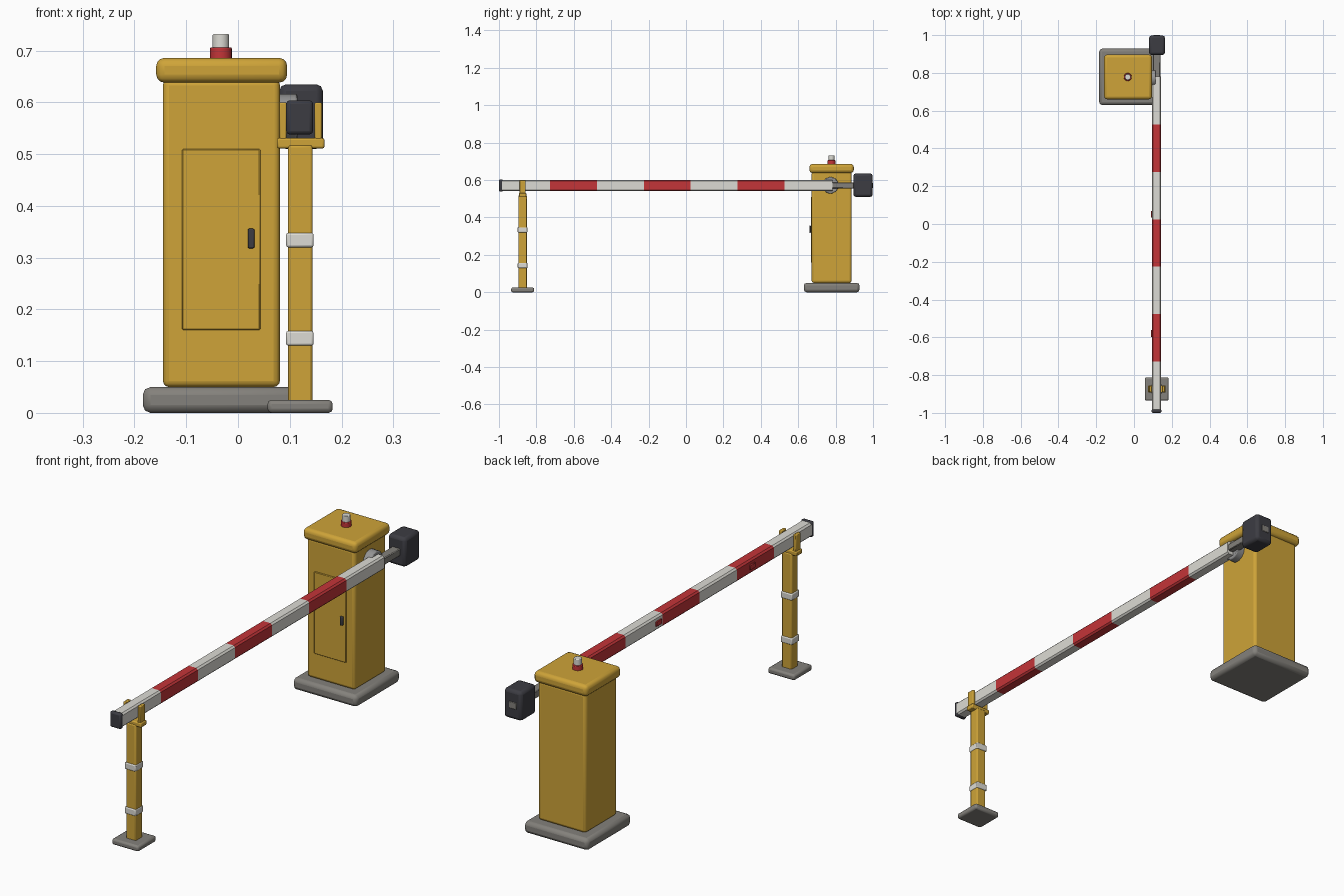
import bpy, bmesh, math
from mathutils import Matrix

if "Cube" in bpy.data.objects:
    bpy.data.objects.remove(bpy.data.objects["Cube"])


def material(name, rgb):
    m = bpy.data.materials.new(name)
    m.diffuse_color = (*rgb, 1)
    m.use_nodes = True
    m.node_tree.nodes["Principled BSDF"].inputs["Base Color"].default_value = m.diffuse_color
    return m


YELLOW = material("yellow paint", (0.62, 0.37, 0.04))
WHITE = material("off white", (0.72, 0.71, 0.66))
RED = material("signal red", (0.55, 0.035, 0.04))
GREY = material("concrete grey", (0.23, 0.22, 0.20))
STEEL = material("steel grey", (0.30, 0.30, 0.30))
DARK = material("dark rubber", (0.045, 0.045, 0.055))


def finish(name, bm, mat, bevel=0.0, segments=2):
    mesh = bpy.data.meshes.new(name)
    bm.to_mesh(mesh)
    bm.free()
    mesh.materials.append(mat)
    ob = bpy.data.objects.new(name, mesh)
    bpy.context.collection.objects.link(ob)
    if bevel:
        b = ob.modifiers.new("bevel", "BEVEL")
        b.width, b.segments = bevel, segments
    bpy.ops.object.select_all(action="DESELECT")
    ob.select_set(True)
    bpy.context.view_layer.objects.active = ob
    bpy.ops.object.shade_smooth_by_angle(angle=math.radians(35))
    return ob


def box(name, x, y, z, mat, bevel=0.0, segments=2):
    """Box from (min, max) pairs."""
    bm = bmesh.new()
    bmesh.ops.create_cube(bm, size=1)
    for v in bm.verts:
        v.co = [(a + b) / 2 + c * (b - a) for (a, b), c in zip((x, y, z), v.co)]
    return finish(name, bm, mat, bevel, segments)


def cylinder(name, centre, radius, depth, mat, axis="Z", bevel=0.0, sides=24):
    bm = bmesh.new()
    rot = Matrix.Rotation(math.pi / 2, 4, "Y") if axis == "X" else Matrix()
    bmesh.ops.create_cone(bm, cap_ends=True, segments=sides, radius1=radius, radius2=radius,
                          depth=depth, matrix=Matrix.Translation(centre) @ rot)
    return finish(name, bm, mat, bevel)


# Cabinet on its plinth, with cap, door and handle
box("cabinet_base", (-0.184, 0.118), (0.63, 0.928), (0, 0.05), GREY, 0.015)
box("cabinet_body", (-0.145, 0.081), (0.672, 0.885), (0.05, 0.645), YELLOW, 0.012, 3)
box("cabinet_cap", (-0.158, 0.095), (0.66, 0.897), (0.638, 0.686), YELLOW, 0.016, 3)
box("cabinet_door", (-0.108, 0.043), (0.667, 0.675), (0.16, 0.51), YELLOW, 0.002, 1)
box("door_handle", (0.019, 0.032), (0.659, 0.668), (0.318, 0.356), DARK, 0.003)

# Warning beacon
cylinder("beacon_base", (-0.033, 0.778, 0.695), 0.021, 0.022, RED, bevel=0.002)
cylinder("beacon_lamp", (-0.033, 0.778, 0.718), 0.016, 0.028, WHITE, bevel=0.002)

# Pivot hub between the cabinet and the arm
cylinder("pivot_hub", (0.095, 0.772, 0.572), 0.044, 0.04, STEEL, axis="X", bevel=0.004)

# Striped boom: octagonal section lofted along y, coloured by band
hx, hz, c = 0.025, 0.03, 0.007
section = [(hx, hz - c), (hx - c, hz), (c - hx, hz), (-hx, hz - c),
           (-hx, c - hz), (c - hx, -hz), (hx - c, -hz), (hx, c - hz)]
stops = [-0.985, -0.727, -0.477, -0.225, 0.024, 0.275, 0.526, 0.782]
bm = bmesh.new()
rings = [[bm.verts.new((0.119 + x, y, 0.571 + z)) for x, z in section] for y in stops]
for i in range(len(rings) - 1):
    for j in range(8):
        k = (j + 1) % 8
        f = bm.faces.new((rings[i][j], rings[i][k], rings[i + 1][k], rings[i + 1][j]))
        f.material_index = i % 2
bm.faces.new(rings[0])
bm.faces.new(rings[-1])
bmesh.ops.recalc_face_normals(bm, faces=bm.faces)
boom = finish("boom_arm", bm, WHITE)
boom.data.materials.append(RED)
box("boom_end_cap", (0.093, 0.145), (-1.0, -0.98), (0.538, 0.604), DARK, 0.007)

# Reflectors on the cabinet side of the boom
for y in (-0.58, 0.052):
    box("boom_reflector", (0.089, 0.096), (y - 0.018, y + 0.018), (0.56, 0.582), RED, 0.002, 1)

# Counterweight on a bar behind the pivot
box("counterweight_bar", (0.101, 0.139), (0.77, 1.0), (0.556, 0.587), GREY, 0.003, 1)
box("counterweight", (0.08, 0.164), (0.895, 0.998), (0.51, 0.635), DARK, 0.013)

# Rest post with reflective bands and a cradle
box("post_base", (0.057, 0.183), (-0.935, -0.812), (0, 0.025), GREY, 0.008)
box("rest_post", (0.097, 0.144), (-0.896, -0.851), (0.02, 0.518), YELLOW, 0.005)
for z in (0.13, 0.32):
    box("post_band", (0.093, 0.146), (-0.9, -0.847), (z, z + 0.028), WHITE, 0.004)
box("cradle_plate", (0.075, 0.167), (-0.893, -0.854), (0.511, 0.531), YELLOW, 0.004)
for side in (-1, 1):
    x = 0.121 + side * 0.034
    box("cradle_prong", (x - 0.007, x + 0.007), (-0.89, -0.857), (0.525, 0.6), YELLOW, 0.003)
